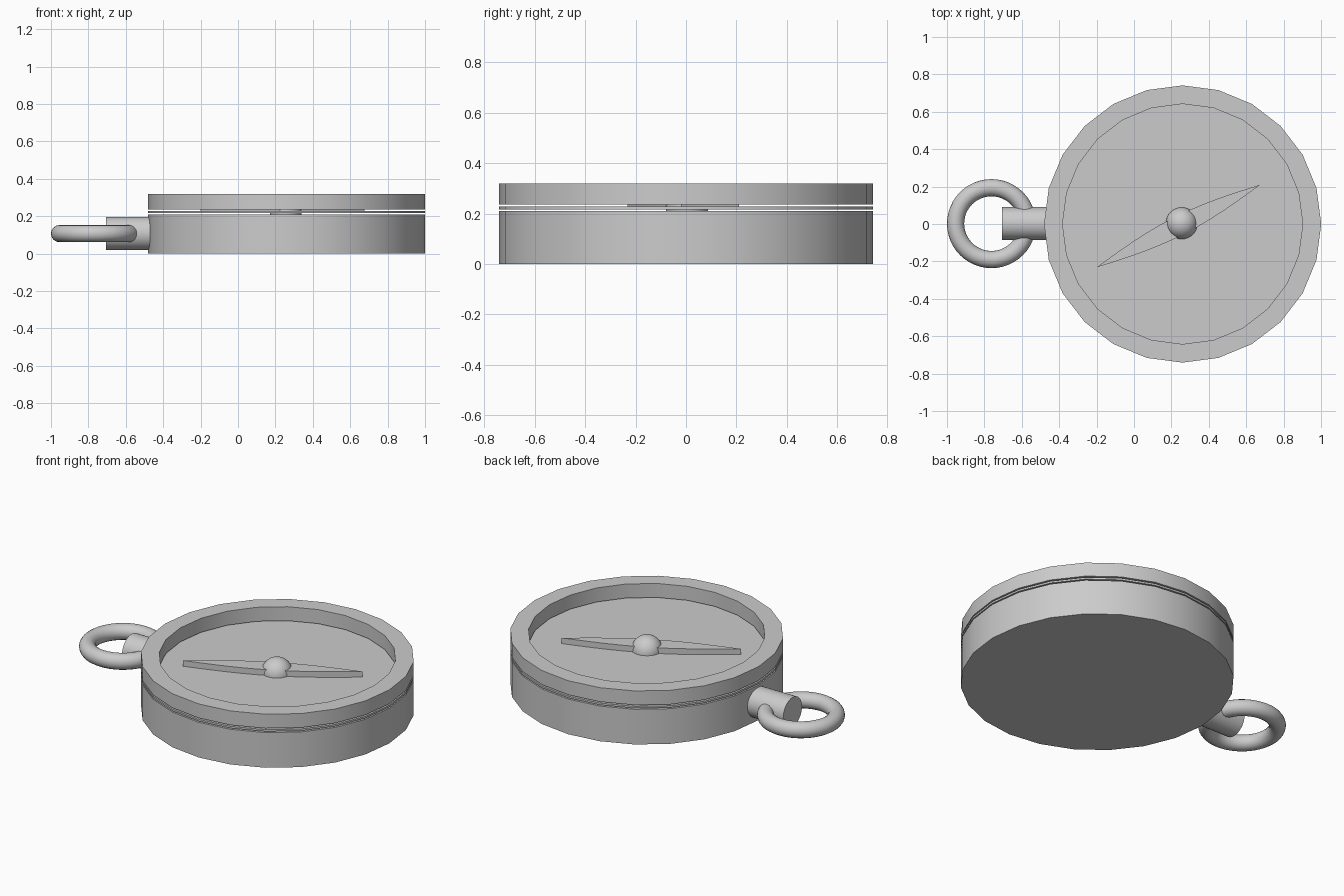
import bpy, bmesh, math
from mathutils import Vector

if "Cube" in bpy.data.objects:
    bpy.data.objects.remove(bpy.data.objects["Cube"])

CX = 0.26      # centre of the case in x
R = 0.741      # case radius
SIDES = 24


def smooth(obj, angle=30):
    bpy.ops.object.select_all(action='DESELECT')
    obj.select_set(True)
    bpy.context.view_layer.objects.active = obj
    bpy.ops.object.shade_smooth_by_angle(angle=math.radians(angle))


def finish(name, bm):
    bmesh.ops.recalc_face_normals(bm, faces=bm.faces[:])
    mesh = bpy.data.meshes.new(name)
    bm.to_mesh(mesh)
    bm.free()
    obj = bpy.data.objects.new(name, mesh)
    bpy.context.collection.objects.link(obj)
    smooth(obj)
    return obj


def prism(name, outline, z0, z1):
    """Extrude a flat xy outline between two heights."""
    bm = bmesh.new()
    face = bm.faces.new([bm.verts.new((x, y, z0)) for x, y in outline])
    ext = bmesh.ops.extrude_face_region(bm, geom=[face], use_keep_orig=True)
    verts = [g for g in ext['geom'] if isinstance(g, bmesh.types.BMVert)]
    bmesh.ops.translate(bm, verts=verts, vec=(0, 0, z1 - z0))
    return finish(name, bm)


def circle(r):
    step = 2 * math.pi / SIDES
    return [(CX + r * math.cos(i * step), r * math.sin(i * step)) for i in range(SIDES)]


# Case base and dial plate, separated by thin gaps
prism("case_base", circle(R), 0.0, 0.210)
prism("dial_plate", circle(R), 0.217, 0.228)

# Raised bezel ring
bm = bmesh.new()
loops = [[bm.verts.new((x, y, z)) for x, y in circle(r)]
         for r, z in ((R, 0.236), (R, 0.32), (0.642, 0.32), (0.642, 0.236))]
for a, b in zip(loops, loops[1:] + loops[:1]):
    for i in range(SIDES):
        j = (i + 1) % SIDES
        bm.faces.new((a[i], a[j], b[j], b[i]))
finish("bezel", bm)

# Lens-shaped needle between two tips
t0, t1 = Vector((-0.20, -0.232)), Vector((0.675, 0.21))
along = t1 - t0
across = Vector((-along.y, along.x)).normalized()
N = 12
upper = [t0 + along * (i / N) + across * 0.052 * math.sin(math.pi * i / N) for i in range(N)]
lower = [t1 - along * (i / N) - across * 0.052 * math.sin(math.pi * i / N) for i in range(N)]
prism("needle", [tuple(p) for p in upper + lower], 0.222, 0.262)

# Pivot ball
bpy.ops.mesh.primitive_uv_sphere_add(segments=32, ring_count=16, radius=0.085,
                                     location=(0.255, 0.004, 0.225))
bpy.context.object.name = "pivot"
smooth(bpy.context.object, 60)

# Lug joining the case to the hanging ring
bpy.ops.mesh.primitive_cylinder_add(vertices=32, radius=0.0885, depth=0.26,
                                    location=(-0.576, 0.002, 0.108),
                                    rotation=(0, math.pi / 2, 0))
bpy.context.object.name = "lug"
smooth(bpy.context.object)

# Hanging ring
bpy.ops.mesh.primitive_torus_add(major_segments=48, minor_segments=16,
                                 major_radius=0.192, minor_radius=0.046,
                                 location=(-0.762, 0.002, 0.107))
bpy.context.object.name = "hanging_ring"
smooth(bpy.context.object, 60)
